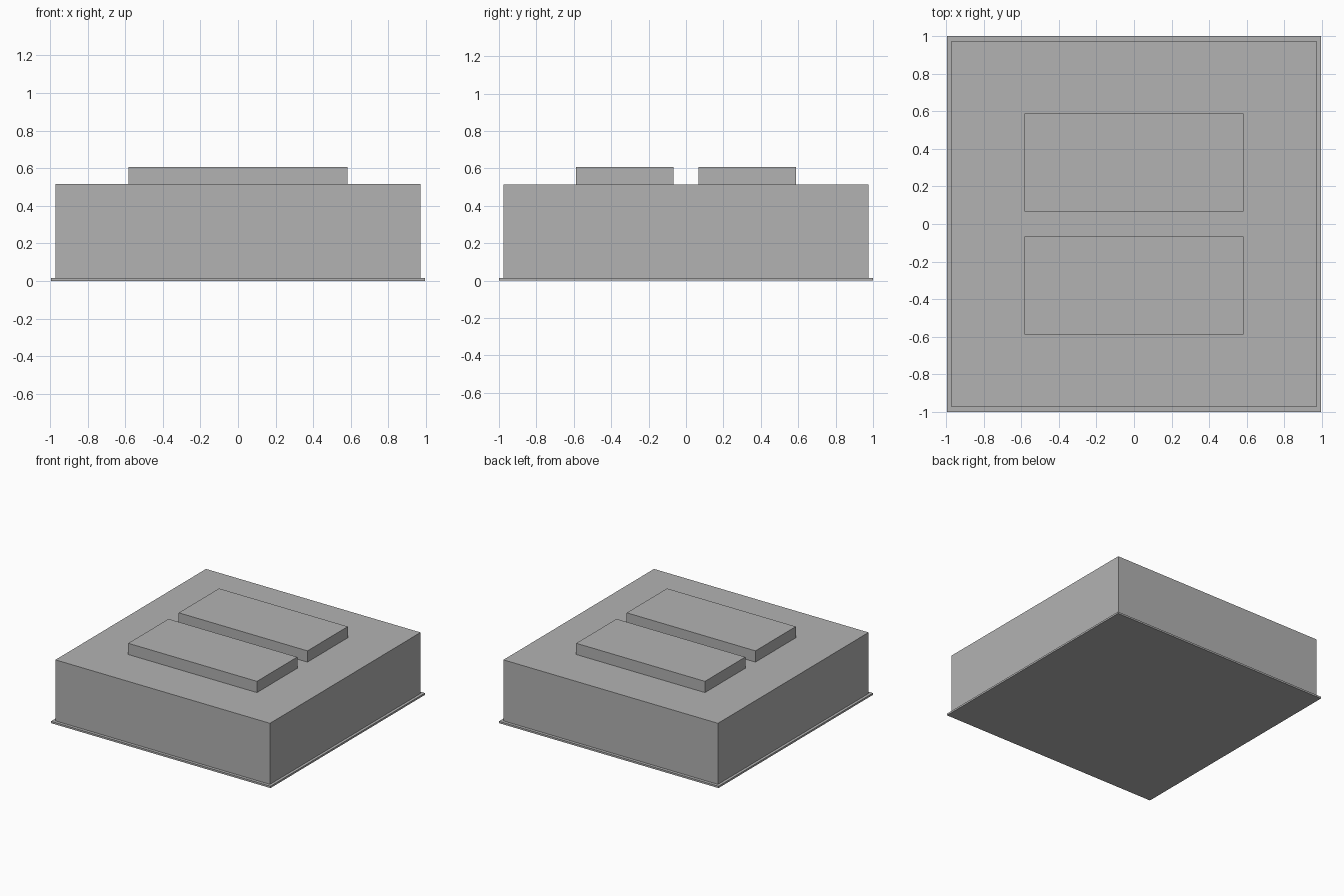
import bpy

if "Cube" in bpy.data.objects:
    bpy.data.objects.remove(bpy.data.objects["Cube"], do_unlink=True)

# Single plain grey material
grey = bpy.data.materials.new("plain_grey")
grey.use_nodes = True
colour = (0.448, 0.448, 0.448, 1)
grey.diffuse_color = colour
grey.node_tree.nodes["Principled BSDF"].inputs["Base Color"].default_value = colour


def box(name, size_x, size_y, bottom, top, y=0):
    """Flat-sided block spanning bottom to top, centred on x = 0."""
    bpy.ops.mesh.primitive_cube_add(size=1, location=(0, y, (bottom + top) / 2))
    obj = bpy.context.object
    obj.name = name
    obj.scale = (size_x, size_y, top - bottom)
    bpy.ops.object.transform_apply(location=False, rotation=False, scale=True)
    obj.data.materials.append(grey)
    return obj


# Thin ground plate and main block
box("base_plate", 1.99, 2.0, 0, 0.015)
box("main_block", 1.945, 1.95, 0.015, 0.515)

# Pair of raised roof slabs
for name, side in (("front_roof_slab", -1), ("back_roof_slab", 1)):
    box(name, 1.167, 0.522, 0.515, 0.607, y=side * 0.327)
